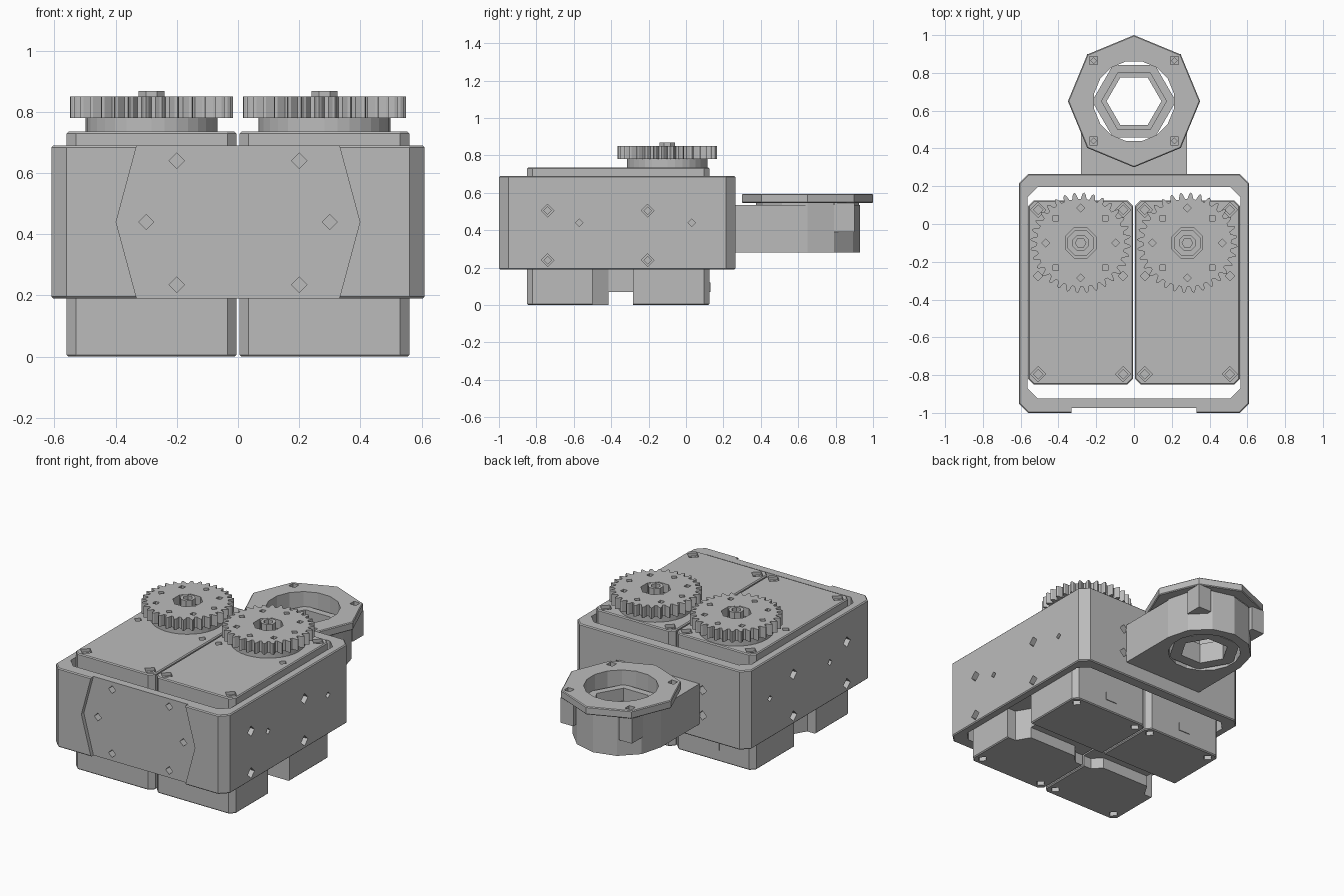
import bpy, bmesh, math
from mathutils import Matrix

if "Cube" in bpy.data.objects:
    bpy.data.objects.remove(bpy.data.objects["Cube"])

grey = bpy.data.materials.new("plain grey")
grey.use_nodes = True
grey.diffuse_color = (0.5, 0.5, 0.5, 1)
grey.node_tree.nodes["Principled BSDF"].inputs["Base Color"].default_value = (0.5, 0.5, 0.5, 1)


def ngon(n, r, cx=0, cy=0, turn=0):
    return [(cx + r * math.cos(turn + i * math.tau / n),
             cy + r * math.sin(turn + i * math.tau / n)) for i in range(n)]


def rect(x0, x1, y0, y1, c=0):
    if not c:
        return [(x0, y0), (x1, y0), (x1, y1), (x0, y1)]
    return [(x0 + c, y0), (x1 - c, y0), (x1, y0 + c), (x1, y1 - c),
            (x1 - c, y1), (x0 + c, y1), (x0, y1 - c), (x0, y0 + c)]


def prism(name, outline, lo, hi, axis="z", bevel=0):
    """Extrude a flat outline along an axis; outline is (x,y), (x,z) or (y,z)."""
    place = {"z": lambda a, b, t: (a, b, t),
             "y": lambda a, b, t: (a, t, b),
             "x": lambda a, b, t: (t, a, b)}[axis]
    bm = bmesh.new()
    low = [bm.verts.new(place(a, b, lo)) for a, b in outline]
    high = [bm.verts.new(place(a, b, hi)) for a, b in outline]
    bm.faces.new(low)
    bm.faces.new(high)
    n = len(low)
    for i in range(n):
        bm.faces.new((low[i], low[(i + 1) % n], high[(i + 1) % n], high[i]))
    bmesh.ops.recalc_face_normals(bm, faces=bm.faces)
    mesh = bpy.data.meshes.new(name)
    bm.to_mesh(mesh)
    bm.free()
    mesh.materials.append(grey)
    obj = bpy.data.objects.new(name, mesh)
    bpy.context.collection.objects.link(obj)
    if bevel:
        mod = obj.modifiers.new("edge", "BEVEL")
        mod.width, mod.segments = bevel, 1
        mod.limit_method, mod.angle_limit = "ANGLE", math.radians(60)
        apply(obj, mod)
    return obj


def apply(obj, mod):
    bpy.context.view_layer.objects.active = obj
    bpy.ops.object.modifier_apply(modifier=mod.name)


def cut(obj, *cutters):
    for cutter in cutters:
        cutter.hide_render = True
        mod = obj.modifiers.new("cut", "BOOLEAN")
        mod.operation, mod.object, mod.solver = "DIFFERENCE", cutter, "EXACT"
        apply(obj, mod)
        bpy.data.objects.remove(cutter)


def hole(x, y, r, lo, hi, axis="z", n=4, turn=0):
    return prism("hole_cutter", ngon(n, r, x, y, turn), lo, hi, axis)


# Outer frame with chamfered corners and a chevron-ended front recess
frame = prism("frame", rect(-.61, .61, -1, .265, .05), .19, .69, bevel=.006)
cut(frame, prism("inside_cutter", rect(-.563, .563, -.925, .197, .055), .1, .8),
    prism("recess_cutter", [(-.328, .7), (-.398, .44), (-.328, .18),
                            (.328, .18), (.398, .44), (.328, .7)], -1.1, -.975, "y"))
for s in (1, -1):
    for x, z in ((.2, .64), (.3, .44), (.2, .235)):
        cut(frame, hole(s * x, z, .025, -1.1, -.9, "y"))
    for z in (.5, .34):
        cut(frame, hole(s * .3, z, .03, .15, .3, "y"))
    for y in (-.74, -.205):
        for z in (.505, .24):
            cut(frame, hole(y, z, .034, s * .5, s * .7, "x"))
    for y in (-.57, .03):
        cut(frame, hole(y, .44, .02, s * .5, s * .7, "x"))

# Two drive units with their output gears
TEETH = 32
for s, side in ((1, "left"), (-1, "right")):
    cx, cy = s * .2825, -.1
    body = prism(side + "_motor_body", rect(cx - .2775, cx + .2775, -.85, .125, .03),
                 0, .735, bevel=.006)
    # stepped cable channel across the underside, and side relief
    cut(body, prism("channel_cutter", rect(cx - .4, cx + .4, -.415, -.283), -.1, .07),
        prism("relief_cutter", [(s * .7, -.5), (s * .5, -.5), (s * .45, -.415),
                                (s * .45, -.283), (s * .7, -.283)], -.1, .2),
        prism("inner_relief_cutter", [(s * -.1, -.47), (s * .06, -.47), (s * .11, -.415),
                                      (s * .11, -.283), (s * -.1, -.283)], -.1, .07))
    for dx in (-.225, .225):
        for y in (-.795, .075):
            cut(body, hole(cx + dx, y, .04, .715, .8),
                hole(cx + dx, y, .025, .66, .8),
                hole(cx + dx, y, .03, -.1, .04))
        cut(body, hole(cx + dx, -.275, .025, .7, .8))
    for y in (-.74, -.205):
        for z in (.505, .24):
            cut(body, hole(y, z, .02, s * .52, s * .6, "x"))
    prism(side + "_cable_port", rect(cx - .04, cx + .04, .07, .12), .124, .13, "y")

    # output horn under the gear
    prism(side + "_horn", ngon(32, .215, cx, cy), .73, .78)
    profile = []
    for i in range(TEETH):
        for frac, r in ((0, .232), (.3, .234), (.5, .26), (.65, .267), (.8, .26)):
            a = (i + frac) * math.tau / TEETH
            profile.append((cx + r * math.cos(a), cy + r * math.sin(a)))
    gear = prism(side + "_gear", profile, .78, .85)
    cut(gear, hole(cx, cy, .088, .7, .9, n=8, turn=math.pi / 8))
    for i in range(8):
        a = i * math.tau / 8
        cut(gear, hole(cx + .185 * math.cos(a), cy + .185 * math.sin(a), .021, .7, .9,
                       turn=a))
    hub = prism(side + "_gear_hub", ngon(8, .075, cx, cy, math.pi / 8), .77, .8)
    screw = prism(side + "_hub_screw", ngon(8, .046, cx, cy, math.pi / 8), .78, .868)
    cut(screw, hole(cx, cy, .028, .83, .9, n=6))

# Rear arm: square neck running into a twelve-sided socket
RING_Y = .65
arm = prism("rear_arm", [(-.28, .26), (.28, .26)]
            + ngon(12, .28, 0, RING_Y)[:7], .28, .535)
cut(arm, hole(0, RING_Y, .215, .2, .7, n=16, turn=math.pi / 16))

# Octagonal cover ring
plate = prism("cover_ring", ngon(8, .35, 0, RING_Y), .545, .595, bevel=.005)
cut(plate, hole(0, RING_Y, .215, .4, .7, n=16, turn=math.pi / 16))
seat = prism("ring_seat", ngon(12, .275, 0, RING_Y), .53, .55)
cut(seat, hole(0, RING_Y, .215, .4, .7, n=16, turn=math.pi / 16))
for s in (1, -1):
    for y in (.44, .865):
        cut(plate, hole(s * .214, y, .03, .56, .7, turn=math.pi / 4))
        prism("ring_screw", ngon(4, .018, s * .214, y), .55, .575)
    # screw bosses under the ring
    prism("screw_boss", rect(min(s * .16, s * .25), max(s * .16, s * .25), .79, .9),
          .39, .547)

# Hexagonal insert: wide cup with a narrower lip inside
for name, outer, inner, lo, hi in (("hex_cup", .222, .172, .29, .5),
                                   ("hex_lip", .18, .145, .29, .42)):
    tube = prism(name, ngon(6, outer, 0, RING_Y), lo, hi)
    cut(tube, hole(0, RING_Y, inner, .2, .7, n=6))
